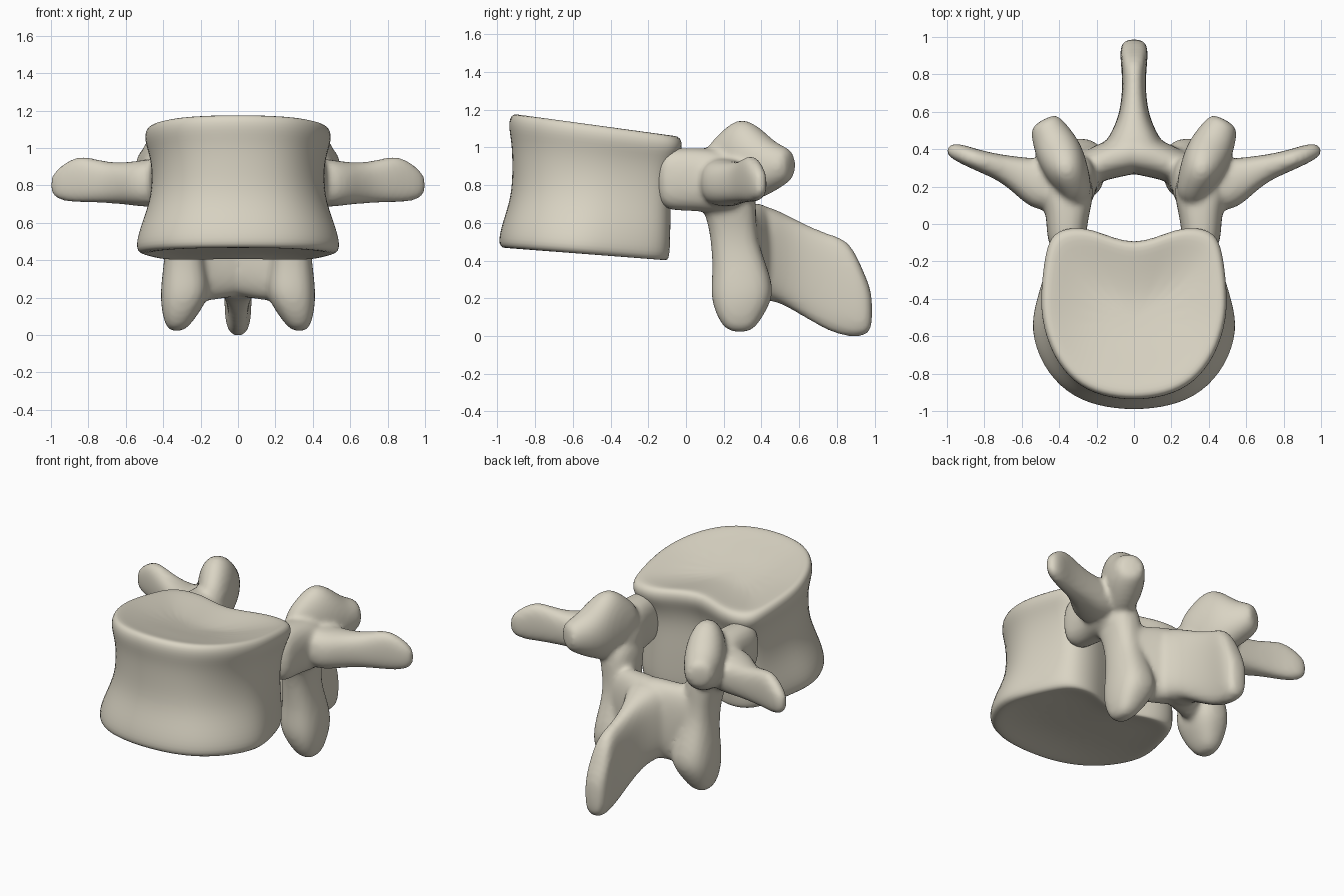
import bpy, bmesh, math
from mathutils import Vector

cube = bpy.data.objects.get("Cube")
if cube:
    bpy.data.objects.remove(cube)

X, Y, Z = Vector((1, 0, 0)), Vector((0, 1, 0)), Vector((0, 0, 1))

# Bone colour
bone = bpy.data.materials.new("bone")
bone.use_nodes = True
bone.diffuse_color = (.7, .66, .55, 1)
bone.node_tree.nodes["Principled BSDF"].inputs["Base Color"].default_value = bone.diffuse_color


def loft(bm, rings):
    """Skin a list of equal-length point rings and cap both ends."""
    loops = [[bm.verts.new(p) for p in ring] for ring in rings]
    n = len(loops[0])
    faces = [bm.faces.new((a[i], a[(i + 1) % n], b[(i + 1) % n], b[i]))
             for a, b in zip(loops, loops[1:]) for i in range(n)]
    faces += [bm.faces.new(loops[0]), bm.faces.new(loops[-1])]
    bmesh.ops.recalc_face_normals(bm, faces=faces)


def limb(bm, u, v, sections, side=1, power=0.8, sides=16):
    """Loft rounded sections (x, y, z, half size on u, half size on v)."""
    def bend(t):
        return math.copysign(abs(t) ** power, t) * 1.03
    rings = []
    for x, y, z, ru, rv in sections:
        ring = []
        for i in range(sides):
            a = math.tau * i / sides
            p = Vector((x, y, z)) + u * ru * bend(math.cos(a)) + v * rv * bend(math.sin(a))
            p.x *= side
            ring.append(p)
        rings.append(ring)
    loft(bm, rings)


def finish(bm, name):
    mesh = bpy.data.meshes.new(name)
    bm.to_mesh(mesh)
    bm.free()
    mesh.materials.append(bone)
    obj = bpy.data.objects.new(name, mesh)
    bpy.context.collection.objects.link(obj)
    for poly in mesh.polygons:
        poly.use_smooth = True
    sub = obj.modifiers.new("Subdivision", 'SUBSURF')
    sub.levels = sub.render_levels = 2
    return obj


# Vertebral body: kidney outline (width share, front-to-back share)
half = [(0, 0), (.35, .022), (.65, .1), (.88, .26), (1, .47), (1, .64),
        (.96, .83), (.9, .95), (.74, 1), (.45, 1), (0, .88)]
outline = half + [(-w, t) for w, t in reversed(half[1:-1])]

# Levels: front z, back z, half width, front y, back y, narrowing at the back
levels = [(.49, .45, .2, -.7, -.4, 0), (.475, .425, .43, -.89, -.2, .2),
          (.46, .395, .515, -.975, -.105, .35), (.49, .41, .57, -1.005, -.085, .35),
          (.6, .52, .545, -.98, -.08, .28), (.74, .68, .478, -.93, -.08, .12),
          (.9, .83, .457, -.925, -.08, 0), (1.03, .93, .475, -.93, -.05, 0),
          (1.12, 1, .505, -.95, -.01, 0), (1.19, 1.07, .485, -.93, -.03, 0),
          (1.16, 1.055, .41, -.85, -.13, 0), (1.11, 1.035, .2, -.65, -.4, 0)]
bm = bmesh.new()
loft(bm, [[(w * hw * (1 - pinch * max(0, t - .45)), yf + (yb - yf) * t, zf + (zb - zf) * t)
           for w, t in outline] for zf, zb, hw, yf, yb, pinch in levels])
finish(bm, "vertebral_body")

# Vertebral arch: overlapping limbs fused into one surface
bm = bmesh.new()
for side in (1, -1):
    # Pedicle
    limb(bm, X, Z, [(.36, -.16, .83, .09, .15), (.36, -.04, .83, .105, .165),
                    (.355, .06, .83, .115, .165), (.355, .16, .82, .14, .17),
                    (.36, .25, .81, .13, .15), (.36, .32, .8, .08, .1)], side)
    # Transverse process
    limb(bm, Vector((-.4, .92, 0)), Z,
         [(.38, .18, .82, .13, .13), (.5, .215, .81, .14, .125),
          (.6, .26, .81, .1, .11), (.7, .3, .815, .07, .108),
          (.8, .33, .83, .058, .12), (.87, .355, .832, .052, .122),
          (.95, .387, .81, .046, .09), (1, .405, .8, .025, .05)], side)
    # Superior articular process
    limb(bm, Vector((.88, -.47, 0)), Z,
         [(.28, .1, .9, .06, .09), (.31, .19, .91, .09, .17),
          (.355, .28, .93, .115, .23), (.395, .37, .92, .125, .2),
          (.44, .46, .895, .11, .13), (.473, .53, .905, .088, .095),
          (.485, .56, .905, .06, .065)], side, power=.95)
    # Inferior articular process
    limb(bm, X, Y, [(.33, .2, .84, .1, .15), (.315, .22, .72, .11, .15),
                    (.295, .245, .6, .1, .125),
                    (.285, .26, .48, .1, .125), (.285, .29, .35, .115, .145),
                    (.28, .3, .22, .135, .17), (.31, .285, .11, .095, .125),
                    (.33, .285, .015, .045, .065)], side)
    # Lamina half
    limb(bm, Y, Z, [(.32, .29, .48, .08, .18), (.24, .3, .43, .1, .25),
                    (.13, .35, .44, .105, .25), (0, .38, .46, .115, .25),
                    (-.06, .37, .45, .08, .22)], side)

# Spinous process
limb(bm, X, Z, [(0, .33, .46, .16, .22), (0, .4, .44, .17, .25),
                (0, .47, .43, .13, .24), (0, .55, .39, .09, .24),
                (0, .64, .34, .068, .245), (0, .76, .28, .06, .255),
                (0, .87, .25, .07, .255), (0, .94, .17, .075, .17),
                (0, .99, .13, .05, .1)], power=.7)
arch = finish(bm, "vertebral_arch")
fuse = arch.modifiers.new("Fuse", 'REMESH')
fuse.mode = 'VOXEL'
fuse.voxel_size = 0.016
fuse.use_smooth_shade = True
soft = arch.modifiers.new("Soften", 'SMOOTH')
soft.factor = 0.5
soft.iterations = 6
